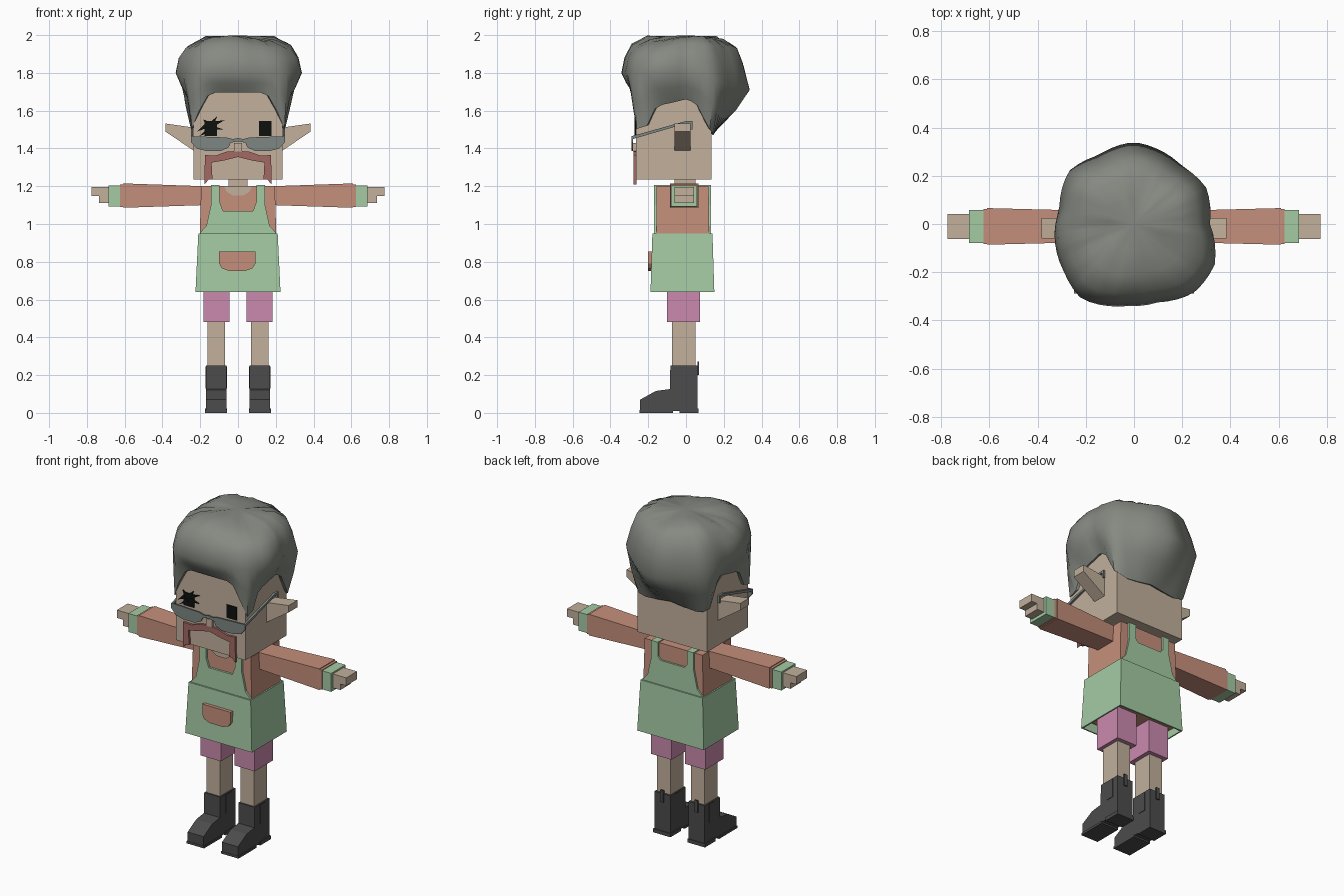
import bpy, bmesh, math, random
from mathutils import Vector

random.seed(4)
old = bpy.data.objects.get("Cube")
if old:
    bpy.data.objects.remove(old, do_unlink=True)


def material(name, code):
    """Flat colour from an sRGB hex code, stored as linear values."""
    rgb = [int(code[i:i + 2], 16) / 255 for i in (0, 2, 4)]
    lin = [c / 12.92 if c < 0.04 else ((c + 0.055) / 1.055) ** 2.4 for c in rgb]
    m = bpy.data.materials.new(name)
    m.use_nodes = True
    m.diffuse_color = (*lin, 1)
    bsdf = next(n for n in m.node_tree.nodes if n.type == 'BSDF_PRINCIPLED')
    bsdf.inputs["Base Color"].default_value = (*lin, 1)
    bsdf.inputs["Roughness"].default_value = 0.9
    return m


SKIN = material("skin", "c2b09c")
SHIRT = material("salmon_shirt", "c58f7b")
GREEN = material("apron_green", "a4cba4")
PINK = material("shorts_pink", "ca8aae")
BOOT = material("boot_charcoal", "4c4c4c")
HAIR = material("hair_grey", "868a82")
RED = material("moustache_red", "a36a64")
LENS = material("glasses_grey", "7d8682")
BLACK = material("eye_black", "0e110f")


def finish(name, bm, mat, mirror=False, smooth=None):
    bmesh.ops.recalc_face_normals(bm, faces=bm.faces)
    me = bpy.data.meshes.new(name)
    bm.to_mesh(me)
    bm.free()
    me.materials.append(mat)
    ob = bpy.data.objects.new(name, me)
    bpy.context.scene.collection.objects.link(ob)
    if smooth:
        for p in me.polygons:
            p.use_smooth = True
        me.set_sharp_from_angle(angle=math.radians(smooth))
    if mirror:
        mod = ob.modifiers.new("mirror", 'MIRROR')
        mod.use_mirror_merge = False
    return ob


def loft(name, low, high, mat, mirror=False):
    """Join two matching outlines of 3D points into a closed solid."""
    bm = bmesh.new()
    a = [bm.verts.new(p) for p in low]
    b = [bm.verts.new(p) for p in high]
    bm.faces.new(a)
    bm.faces.new(b)
    for i in range(len(a)):
        j = (i + 1) % len(a)
        bm.faces.new((a[i], a[j], b[j], b[i]))
    return finish(name, bm, mat, mirror)


def plate(name, pts, y0, y1, mat, mirror=False):
    """Outline in x, z pushed along y."""
    return loft(name, [(x, y0, z) for x, z in pts], [(x, y1, z) for x, z in pts], mat, mirror)


def side_prism(name, pts, x0, x1, mat, mirror=True):
    """Outline in y, z pushed along x."""
    return loft(name, [(x0, y, z) for y, z in pts], [(x1, y, z) for y, z in pts], mat, mirror)


def rect(a, b, c, d):
    return [(a, c), (b, c), (b, d), (a, d)]


def box(name, x, y, z, mat, mirror=False):
    return plate(name, rect(*x, *z), *y, mat, mirror)


def sym(half):
    return half + [(-x, z) for x, z in reversed(half)]


def taper(name, bottom, top, z, mat):
    return loft(name, [(x, y, z[0]) for x, y in rect(*bottom)],
                [(x, y, z[1]) for x, y in rect(*top)], mat)


# Head, neck and ears
box("head", (-0.235, 0.235), (-0.265, 0.135), (1.235, 1.76), SKIN)
box("neck", (-0.05, 0.05), (-0.06, 0.05), (1.18, 1.24), SKIN)
plate("ear", [(0.23, 1.51), (0.385, 1.532), (0.385, 1.49), (0.23, 1.385)], -0.06, 0.025, SKIN, True)
box("nose", (-0.02, 0.02), (-0.28, -0.26), (1.385, 1.43), SKIN)

# Eyes, with uneven scratch strokes over the right one
box("eye", (0.11, 0.178), (-0.27, -0.264), (1.465, 1.545), BLACK, True)
for i, (x, z, tip_x, tip_z) in enumerate([
        (-0.17, 1.52, -0.215, 1.49), (-0.15, 1.5, -0.205, 1.465), (-0.13, 1.53, -0.07, 1.55),
        (-0.14, 1.51, -0.075, 1.5), (-0.14, 1.53, -0.11, 1.57), (-0.16, 1.53, -0.185, 1.555)]):
    d = Vector((tip_z - z, x - tip_x)).normalized() * 0.012
    plate(f"eye_scratch_{i}", [(x + d.x, z + d.y), (tip_x, tip_z), (x - d.x, z - d.y)],
          -0.273, -0.265, BLACK)

# Moustache
plate("moustache", sym([(0, 1.387), (0.06, 1.383), (0.12, 1.362), (0.175, 1.365), (0.178, 1.21),
                        (0.155, 1.235), (0.135, 1.235), (0.14, 1.325), (0.08, 1.335), (0, 1.355)]),
      -0.279, -0.262, RED)

# Half-moon glasses
plate("glasses_lens", [(0.03, 1.45), (0.06, 1.458), (0.25, 1.465), (0.25, 1.435), (0.22, 1.4),
                       (0.17, 1.387), (0.09, 1.387), (0.05, 1.405)], -0.288, -0.28, LENS, True)
plate("glasses_bridge", sym([(0, 1.455), (0.04, 1.447), (0.04, 1.43), (0, 1.438)]), -0.288, -0.28, LENS)
side_prism("glasses_temple", [(-0.288, 1.465), (0.0, 1.545), (0.035, 1.545), (0.035, 1.5), (0.022, 1.5),
                              (0.022, 1.532), (0.0, 1.532), (-0.288, 1.448)], 0.238, 0.25, LENS)


# Hair: lumpy cap whose outline and hem vary around the head
def around(table, a):
    """Linear lookup in a table of (degrees, value) that wraps around."""
    full = sorted(table)
    full = [(full[-1][0] - 360, full[-1][1])] + full + [(full[0][0] + 360, full[0][1])]
    for (a0, v0), (a1, v1) in zip(full, full[1:]):
        if a0 <= a <= a1:
            return v0 + (v1 - v0) * (a - a0) / max(a1 - a0, 1e-6)


outline = [(-0.27, 0.22), (-0.15, 0.285), (0, 0.34), (0.1, 0.31), (0.2, 0.24), (0.3, 0.15), (0.315, 0),
           (0.335, -0.17), (0.25, -0.285), (0.1, -0.325), (-0.03, -0.34), (-0.22, -0.31),
           (-0.29, -0.2), (-0.33, -0.03), (-0.31, 0.06)]
reach = [(math.degrees(math.atan2(y, x)), math.hypot(x, y)) for x, y in outline]
hem = [(-90, 1.695), (-64, 1.695), (-56, 1.66), (-50, 1.52), (-42, 1.48), (-36, 1.6), (-28, 1.63),
       (0, 1.66), (12, 1.64), (28, 1.49), (40, 1.47), (90, 1.49)]
bm = bmesh.new()
rows = []
COUNT = 54
for k in range(COUNT):
    deg = -180 + 360 * k / COUNT
    c, s = math.cos(math.radians(deg)), math.sin(math.radians(deg))
    r = around(reach, deg)
    folded = deg if abs(deg) <= 90 else math.copysign(180 - abs(deg), deg)
    low = around(hem, folded)
    back = max(0, s)
    # distance from the axis to the head wall in this direction
    wall = min(0.235 / max(abs(c), 1e-6), (0.135 if s > 0 else 0.265) / max(abs(s), 1e-6))
    edge = wall + 0.016
    wave = 0.012 * math.sin(math.radians(3 * deg + 40))
    mid = 1.8 - 0.09 * back
    rings = [(0.32 * r, 1.995 + min(wave, 0)), (0.6 * r, 1.982 + wave),
             ((0.84 - 0.04 * back) * r, 1.943 + wave), (0.95 * r - 0.02 * back, 1.88 - 0.03 * back),
             (r, mid), (edge + (r - edge) * 0.6, mid + (low - mid) * 0.5), (edge, low),
             (wall - 0.02, low + 0.015)]
    rows.append([bm.verts.new((c * q, s * q, z + (random.uniform(-0.006, 0.004) if 0 < i < 4 else 0)))
                 for i, (q, z) in enumerate(rings)])
pole = bm.verts.new((0, 0, 1.998))
for k in range(COUNT):
    a, b = rows[k], rows[(k + 1) % COUNT]
    bm.faces.new((pole, a[0], b[0]))
    for i in range(len(a) - 1):
        bm.faces.new((a[i], a[i + 1], b[i + 1], b[i]))
finish("hair", bm, HAIR, smooth=50)

# Torso and hollow apron skirt
taper("torso", (-0.21, 0.21, -0.16, 0.125), (-0.195, 0.195, -0.155, 0.12), (0.68, 1.2), SHIRT)
skirt = taper("apron_skirt", (-0.225, 0.225, -0.188, 0.15), (-0.21, 0.21, -0.178, 0.14), (0.64, 0.95), GREEN)
bm = bmesh.new()
bm.from_mesh(skirt.data)
bmesh.ops.delete(bm, geom=[f for f in bm.faces if f.normal.z < -0.9], context='FACES')
bm.to_mesh(skirt.data)
bm.free()
wall_mod = skirt.modifiers.new("thickness", 'SOLIDIFY')
wall_mod.thickness = 0.012

# Bibs and shoulder straps
for name, y0, y1, top in (("front_bib", -0.169, -0.15, 1.07), ("back_bib", 0.115, 0.132, 1.1)):
    plate(name, sym([(0.205, 0.94), (0.2, 0.955), (0.168, 0.99), (0.152, 1.06), (0.143, 1.1), (0.143, 1.205),
                     (0.098, 1.205), (0.098, 1.12), (0.08, top)]), y0, y1, GREEN)
box("shoulder_strap", (0.098, 0.143), (-0.169, 0.132), (1.195, 1.206), GREEN, True)
plate("neckline", sym([(0.075, 1.201), (0.06, 1.17), (0.03, 1.152)]), -0.162, -0.154, SKIN)
plate("apron_pocket", [(-0.1, 0.855), (0.092, 0.855), (0.092, 0.79), (0.075, 0.765), (0.04, 0.752),
                       (-0.05, 0.752), (-0.085, 0.765), (-0.1, 0.79)], -0.202, -0.17, SHIRT)

# Arms
sleeve = [(-0.075, 1.1), (0.055, 1.1), (0.055, 1.2), (-0.075, 1.2)]
wrist = [(-0.086, 1.086), (0.066, 1.086), (0.066, 1.215), (-0.086, 1.215)]
loft("sleeve", [(0.18, y, z) for y, z in sleeve], [(0.61, y, z) for y, z in wrist], SHIRT, True)
box("sleeve_hem", (0.608, 0.625), (-0.082, 0.062), (1.09, 1.21), SHIRT, True)
box("cuff", (0.62, 0.685), (-0.079, 0.058), (1.092, 1.205), GREEN, True)
plate("hand", [(0.68, 1.11), (0.735, 1.11), (0.735, 1.147), (0.775, 1.147), (0.775, 1.195), (0.68, 1.195)],
      -0.062, 0.042, SKIN, True)

# Legs and shorts
box("shorts_leg", (0.045, 0.183), (-0.1, 0.075), (0.48, 0.7), PINK, True)
box("leg", (0.07, 0.161), (-0.074, 0.05), (0.2, 0.5), SKIN, True)

# Boots with soles, side panels and pull tabs
side_prism("boot", [(-0.243, 0.01), (-0.243, 0.07), (-0.16, 0.116), (-0.085, 0.126), (-0.083, 0.25),
                    (0.062, 0.25), (0.062, 0.01)], 0.062, 0.17, BOOT)
box("boot_sole", (0.058, 0.175), (-0.245, -0.07), (0, 0.014), BOOT, True)
box("boot_heel", (0.058, 0.175), (-0.035, 0.067), (0, 0.022), BOOT, True)
box("boot_side_panel", (0.059, 0.173), (-0.03, 0.02), (0.13, 0.245), BOOT, True)
box("boot_pull_tab", (0.105, 0.127), (0.06, 0.07), (0.2, 0.272), BOOT, True)
